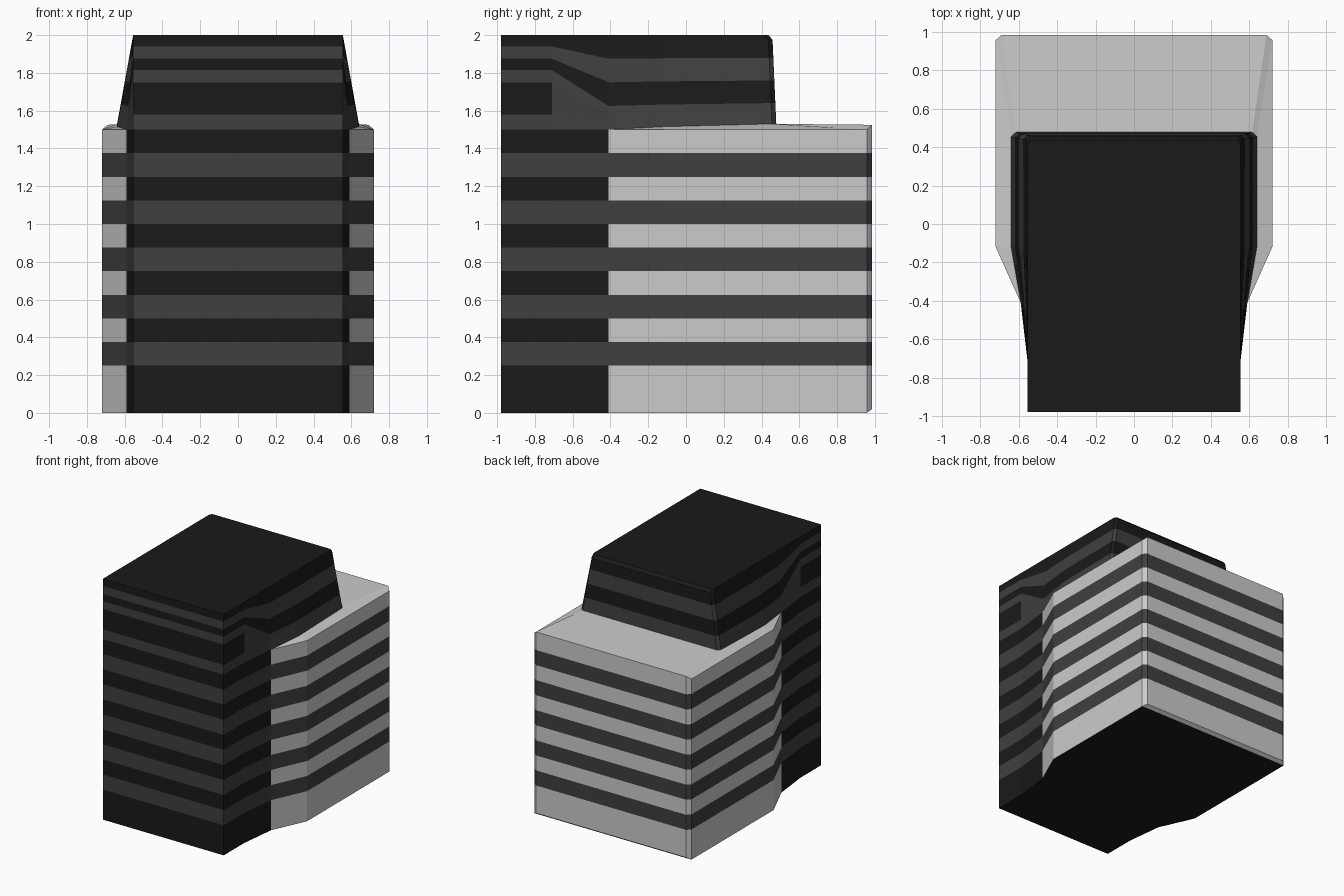
import bpy, bmesh

if "Cube" in bpy.data.objects:
    bpy.data.objects.remove(bpy.data.objects["Cube"])


def material(name, value):
    m = bpy.data.materials.new(name)
    m.diffuse_color = (value, value, value, 1)
    m.use_nodes = True
    m.node_tree.nodes["Principled BSDF"].inputs["Base Color"].default_value = m.diffuse_color
    return m


MATS = [material("dark_wall", 0.010), material("window_band", 0.050), material("light_wall", 0.55)]
DARK, BAND, LIGHT = 0, 1, 2


def build(name, faces):
    """Make a half model from (points, material) faces and mirror it across x = 0."""
    bm = bmesh.new()
    cache = {}
    for pts, mat in faces:
        verts = []
        for p in pts:
            key = tuple(round(c, 4) for c in p)
            if key not in cache:
                cache[key] = bm.verts.new(key)
            if cache[key] not in verts:
                verts.append(cache[key])
        bm.faces.new(verts).material_index = mat
    mesh = bpy.data.meshes.new(name)
    bm.to_mesh(mesh)
    bm.free()
    for m in MATS:
        mesh.materials.append(m)
    ob = bpy.data.objects.new(name, mesh)
    bpy.context.collection.objects.link(ob)
    mod = ob.modifiers.new("mirror", 'MIRROR')
    mod.use_clip = True


def walls(columns, colour):
    """Quads between neighbouring wall columns."""
    return [((a[k], b[k], b[k + 1], a[k + 1]), colour(i, k))
            for i, (a, b) in enumerate(zip(columns, columns[1:]))
            for k in range(len(a) - 1)]


# Outlines run from front centre round the right side to back centre
outer = [(0, -.98), (.555, -.98), (.555, -.71), (.59, -.41),
         (.72, -.12), (.72, .957), (.69, .985), (0, .985)]
inner = outer[:4] + [(.64, -.12), (.64, .455), (.615, .478), (0, .478)]
crown = [(0, -.98), (.555, -.98), (.555, -.71), (.555, -.41),
         (.555, -.12), (.555, .435), (.54, .457), (0, .457)]

# Lower building with five window bands
levels = [0] + [n * .25 + d for n in range(1, 6) for d in (0, .125)] + [1.5]
body = []
for i, (x, y) in enumerate(outer):
    zs = list(levels)
    if i >= 6:
        zs[0], zs[-1] = .02, 1.525
    body.append([(x, y, z) for z in zs])
faces = walls(body, lambda i, k: BAND if k % 2 else (DARK if i < 3 else LIGHT))

# Sloping terrace around the tower foot
foot_z = [1.5] * 4 + [1.515, 1.53, 1.53, 1.53]
foot = [(x, y, z) for (x, y), z in zip(inner, foot_z)]
faces += [((body[i][-1], body[i + 1][-1], foot[i + 1], foot[i]), LIGHT) for i in range(3, 7)]

# Underside and chamfered rear bottom edge
rear = (0, .957, 0)
faces.append((([c[0] for c in body[:6]] + [rear])[::-1], DARK))
faces.append(((body[5][0], rear, body[7][0], body[6][0])[::-1], LIGHT))
build("lower_building", faces)

# Tower with bands that step down along the sides
tower = []
for i, ((x0, y0), (x1, y1), z0) in enumerate(zip(inner, crown, foot_z)):
    if i < 3:
        zs = [1.5, 1.58, 1.75, 1.815, 1.875, 1.94, 1.975, 2]
    else:
        up = (z0 - 1.5) * .33
        z3 = 1.625 + up * 1.5
        zs = [z0, z0 + (z3 - z0) / 3, z0 + (z3 - z0) * 2 / 3, z3,
              1.75 + up, 1.875 + up * .5, 1.975, 2]
    col = []
    for z in zs:
        t = (z - z0) / (2 - z0)
        y = y0 + (y1 - y0) * t - (.02 if i >= 5 and z == 2 else 0)
        col.append((x0 + (x1 - x0) * t, y, z))
    tower.append(col)
rows = [BAND, DARK, BAND, DARK, BAND, DARK, DARK]
faces = walls(tower, lambda i, k: BAND if k == 1 and i >= 2 else rows[k])

# Flat tower roof
faces.append(([c[-1] for c in tower], DARK))
build("upper_tower", faces)
